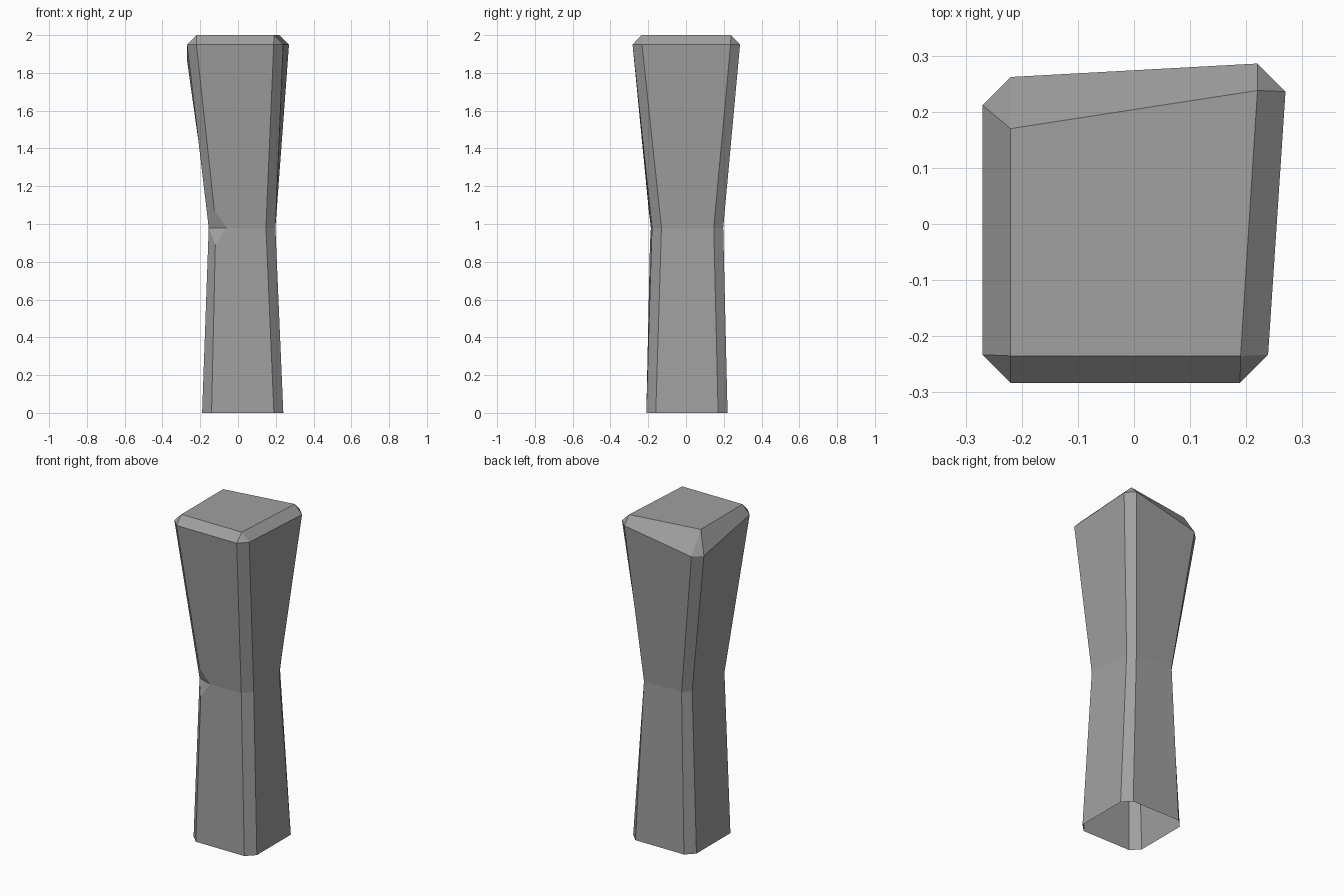
import bpy, bmesh

if "Cube" in bpy.data.objects:
    bpy.data.objects.remove(bpy.data.objects["Cube"])

CHAMFER = 0.05
bm = bmesh.new()


def vert(*co):
    return bm.verts.new(co)


def ring(corners, z):
    """Four corners (counterclockwise from front left), each cut into two points."""
    pts = []
    for i, (x, y) in enumerate(corners):
        sx, sy = (1 if i in (0, 3) else -1), (1 if i < 2 else -1)
        side = (x, y + sy * CHAMFER, z)
        face = (x + sx * CHAMFER, y, z)
        pts += [side, face] if i % 2 == 0 else [face, side]
    return [vert(*p) for p in pts]


# Foot, waist and head cross-sections
foot = ring([(-0.19, -0.21), (0.24, -0.21), (0.24, 0.22), (-0.19, 0.22)], 0)
waist = ring([(-0.155, -0.18), (0.198, -0.18), (0.198, 0.197), (-0.158, 0.197)], 0.98)
head = ring([(-0.27, -0.283), (0.239, -0.283), (0.27, 0.286), (-0.27, 0.262)], 1.95)

# Worn spots: rear waist corners pulled in, back left of the head lowered
waist[4].co.x = 0.177
waist[7].co.x = -0.145
for v in head[6:]:
    v.co.z = 1.867

# Plain walls and corner strips (all but the two beside the notch)
for low, high in ((foot, waist), (waist, head)):
    for i in range(2, 8):
        j = (i + 1) % 8
        bm.faces.new((low[i], low[j], high[j], high[i]))

# Notch chipped into the front left edge at the waist
waist[0].co.y = -0.152
waist[1].co = (-0.06, -0.186, 0.98)
above = vert(-0.125, -0.197, 1.07)
below = vert(-0.12, -0.191, 0.89)
for f in ((waist[0], above, head[1], head[0]),
          (above, waist[1], waist[2], head[2], head[1]),
          (foot[0], foot[1], below, waist[0]),
          (foot[1], foot[2], waist[2], waist[1], below),
          (waist[0], waist[1], above),
          (waist[0], below, waist[1])):
    bm.faces.new(f)

# Bevelled cap, bottom left open
cap = [vert(x, y, 2.0) for x, y in
       ((-0.22, -0.235), (0.19, -0.235), (0.22, 0.238), (-0.22, 0.17))]
bm.faces.new(cap)
for k in range(4):
    n = (k + 1) % 4
    bm.faces.new((head[2 * k], head[2 * k + 1], cap[k]))
    bm.faces.new((head[2 * k + 1], head[2 * n], cap[n], cap[k]))

mesh = bpy.data.meshes.new("post")
bm.to_mesh(mesh)
bm.free()

# Dark grey stone
stone = bpy.data.materials.new("dark_grey")
stone.diffuse_color = (0.35, 0.35, 0.35, 1)
stone.use_nodes = True
stone.node_tree.nodes["Principled BSDF"].inputs["Base Color"].default_value = stone.diffuse_color
mesh.materials.append(stone)
bpy.context.collection.objects.link(bpy.data.objects.new("post", mesh))
